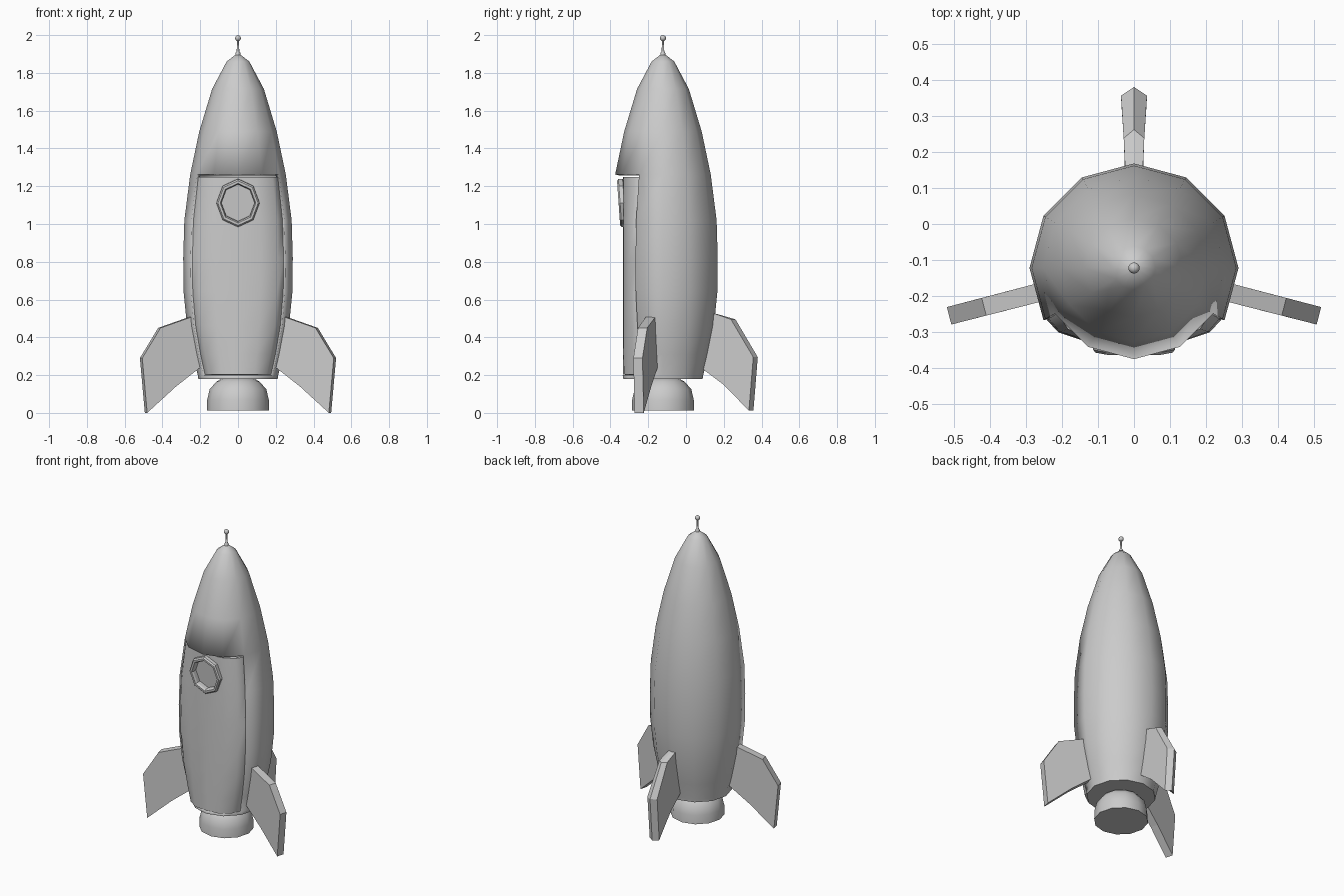
import bpy, bmesh, math
from mathutils import Vector, Matrix

if "Cube" in bpy.data.objects:
    bpy.data.objects.remove(bpy.data.objects["Cube"])

AY = -0.122  # y of the rocket's axis


def finish(bm, name, angle=None):
    bmesh.ops.recalc_face_normals(bm, faces=bm.faces[:])
    me = bpy.data.meshes.new(name)
    bm.to_mesh(me)
    bm.free()
    ob = bpy.data.objects.new(name, me)
    bpy.context.collection.objects.link(ob)
    if angle:
        bpy.ops.object.select_all(action='DESELECT')
        ob.select_set(True)
        bpy.context.view_layer.objects.active = ob
        bpy.ops.object.shade_smooth_by_angle(angle=math.radians(angle))
    return ob


def revolve(bm, profile, n=12, mat=Matrix.Translation((0, AY, 0)), caps=True, loop=False):
    """Turn a (radius, z) profile round the z axis, then place it with mat."""
    rings = [[bm.verts.new(mat @ Vector((r * math.cos(2 * math.pi * i / n),
                                         r * math.sin(2 * math.pi * i / n), z)))
              for i in range(n)] for r, z in profile]
    pairs = list(zip(rings, rings[1:])) + ([(rings[-1], rings[0])] if loop else [])
    for a, b in pairs:
        for i in range(n):
            j = (i + 1) % n
            bm.faces.new((a[i], a[j], b[j], b[i]))
    if caps:
        bm.faces.new(rings[0][::-1])
        bm.faces.new(rings[-1])


# Hull: twelve-sided shell with the front doorway left open
HULL = [(.21, .18), (.213, .2), (.24, .31), (.27, .46), (.288, .64), (.29, .82),
        (.284, 1.02), (.253, 1.262), (.205, 1.49), (.137, 1.715), (.06, 1.86), (.015, 1.895)]
bm = bmesh.new()
revolve(bm, HULL)
hole = []
for f in bm.faces:
    c = f.calc_center_median()
    a = math.degrees(math.atan2(c.y - AY, c.x))
    if .2 < c.z < 1.262 and -150 < a < -30:
        hole.append(f)
bmesh.ops.delete(bm, geom=hole, context='FACES')
hull = finish(bm, "hull", 40)
wall = hull.modifiers.new("wall", 'SOLIDIFY')
wall.thickness = .022
wall.offset = -1


def hull_radius(z):
    for (r0, z0), (r1, z1) in zip(HULL, HULL[1:]):
        if z0 <= z <= z1:
            return r0 + (r1 - r0) * (z - z0) / (z1 - z0)


# Door: curved panel, straight up the middle, following the hull at its sides
bm = bmesh.new()
half = [(0, 1), (.5, .95), (.87, .5), (1, 0)]
columns = [(-f, g) for f, g in half[:0:-1]] + half
grid = []
for z in (.203, .31, .46, .64, .82, 1.02, 1.25):
    r = hull_radius(z)
    ex, ey = r * .866 - .01, AY - r * .5
    grid.append([bm.verts.new((f * ex, ey + (-.334 - ey) * g, z)) for f, g in columns])
for a, b in zip(grid, grid[1:]):
    for i in range(len(columns) - 1):
        bm.faces.new((a[i], a[i + 1], b[i + 1], b[i]))
ret = bmesh.ops.extrude_face_region(bm, geom=bm.faces[:])
bmesh.ops.translate(bm, verts=[v for v in ret["geom"] if isinstance(v, bmesh.types.BMVert)],
                    vec=(0, .03, 0))
door = finish(bm, "door", 40)

# Porthole: octagonal hole, rim and recessed pane, leaning out a little at the top
place = Matrix.Translation((0, -.335, 1.112)) @ Matrix.Rotation(math.radians(94), 4, 'X')
place = place @ Matrix.Diagonal((.96, 1.07, 1, 1))
bm = bmesh.new()
revolve(bm, [(.1, -.1), (.1, .1)], 8, place)
cutter = finish(bm, "porthole_cutter")
cutter.hide_render = True
cutter.hide_set(True)
cut = door.modifiers.new("porthole", 'BOOLEAN')
cut.object = cutter
cut.operation = 'DIFFERENCE'
cut.solver = 'EXACT'

bm = bmesh.new()
revolve(bm, [(.119, -.008), (.119, .014), (.111, .022), (.098, .022), (.092, .01), (.092, -.025)],
        8, place, caps=False, loop=True)
finish(bm, "porthole_rim")
bm = bmesh.new()
revolve(bm, [(.098, -.028), (.098, -.016)], 8, place)
finish(bm, "porthole_pane")

# Engine nozzle
bm = bmesh.new()
revolve(bm, [(.165, .012), (.163, .07), (.15, .125), (.115, .165), (.08, .185)])
finish(bm, "nozzle", 40)

# Antenna: stalk and ball
bm = bmesh.new()
revolve(bm, [(.015, 1.885), (.013, 1.905), (.007, 1.915), (.005, 1.975)], 8)
bmesh.ops.create_uvsphere(bm, u_segments=10, v_segments=8, radius=.016,
                          matrix=Matrix.Translation((0, AY, 1.984)))
finish(bm, "antenna", 40)

# Fins: two at the sides, one at the back with a ridged outer edge
SIDE = [(.24, .515), (.43, .45), (.53, .29), (.503, 0), (.345, .14), (.2, .25)]
REAR = [(.23, .54), (.36, .495), (.478, .295), (.455, .012), (.32, .15), (.2, .24)]


def fin(name, outline, angle, base, tip, ridge):
    bm = bmesh.new()
    rot = Matrix.Translation((0, AY, 0)) @ Matrix.Rotation(math.radians(angle), 4, 'Z')
    rows = []
    for side in (-1, 0, 1):
        row = []
        for i, (r, z) in enumerate(outline):
            t = base + (tip - base) * max(0, min(1, (r - .27) / .2))
            dr = ridge if side == 0 and 0 < i < 4 else 0
            row.append(bm.verts.new(rot @ Vector((r + dr, side * t / 2, z))))
        rows.append(row)
    n = len(outline)
    for a, b in zip(rows, rows[1:]):
        for i in range(n):
            j = (i + 1) % n
            bm.faces.new((a[i], a[j], b[j], b[i]))
    bm.faces.new(rows[0])
    bm.faces.new(rows[2])
    finish(bm, name)


fin("fin_right", SIDE, -14.5, .052, .05, 0)
fin("fin_left", SIDE, -165.5, .052, .05, 0)
fin("fin_rear", REAR, 90, .045, .072, .024)
